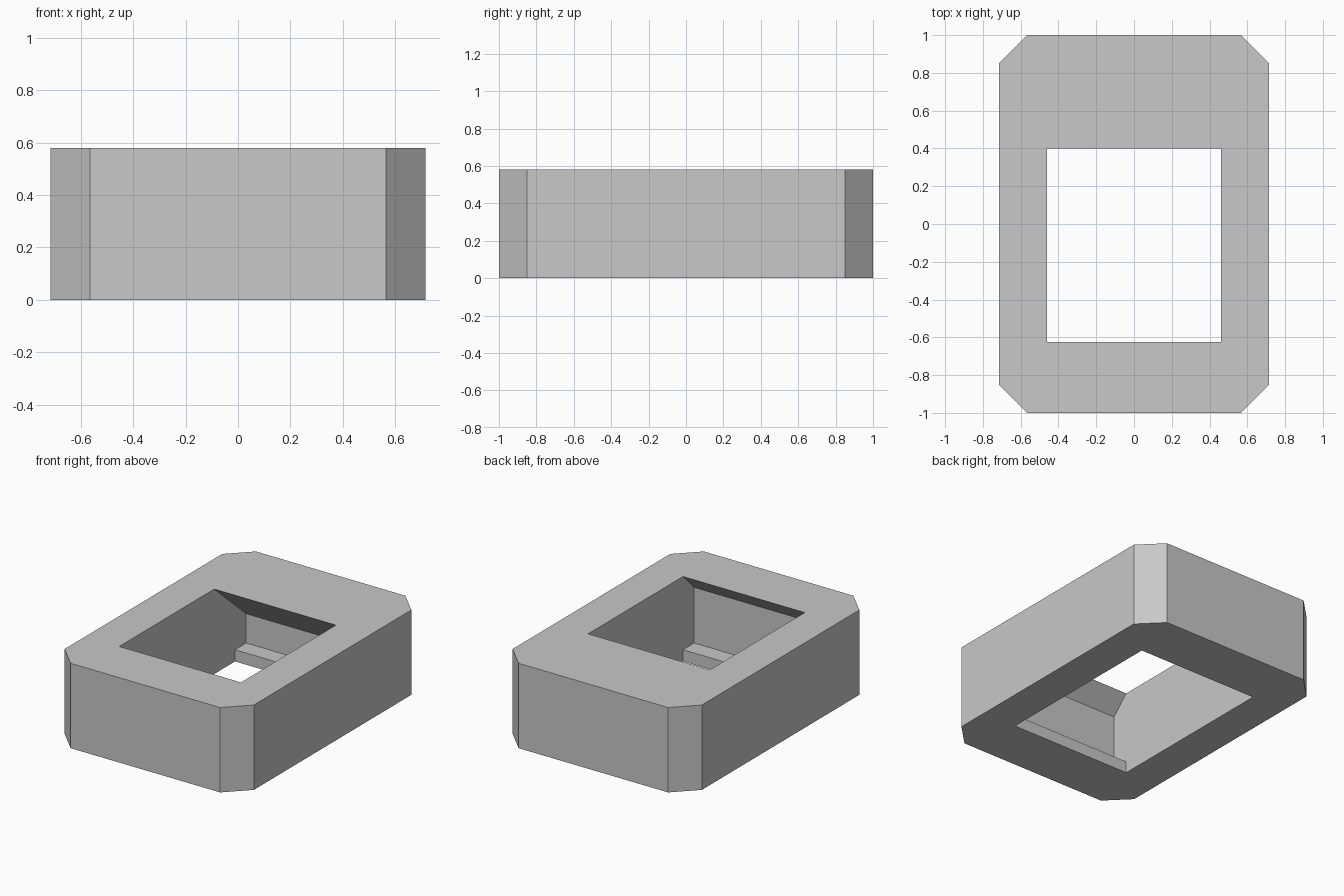
import bpy
import bmesh
from mathutils import Vector

cube = bpy.data.objects.get("Cube")
if cube:
    bpy.data.objects.remove(cube, do_unlink=True)

HEIGHT = 0.58
HALF_X, HALF_Y, CHAMFER = 0.715, 1.0, 0.15
HOLE_X = 0.46

grey = bpy.data.materials.new("light_grey")
grey.use_nodes = True
colour = (0.58, 0.58, 0.58, 1)
grey.diffuse_color = colour
grey.node_tree.nodes["Principled BSDF"].inputs["Base Color"].default_value = colour


def prism(name, points, sweep):
    """Solid made by sweeping a closed outline along a vector."""
    bm = bmesh.new()
    face = bm.faces.new([bm.verts.new(p) for p in points])
    swept = bmesh.ops.extrude_face_region(bm, geom=[face])["geom"]
    verts = [g for g in swept if isinstance(g, bmesh.types.BMVert)]
    bmesh.ops.translate(bm, verts=verts, vec=Vector(sweep))
    bmesh.ops.recalc_face_normals(bm, faces=bm.faces)
    mesh = bpy.data.meshes.new(name)
    bm.to_mesh(mesh)
    bm.free()
    mesh.materials.append(grey)
    obj = bpy.data.objects.new(name, mesh)
    bpy.context.collection.objects.link(obj)
    return obj


# Housing: rectangular block with chamfered upright corners
outline = []
for sx, sy in ((1, 1), (-1, 1), (-1, -1), (1, -1)):
    corner = [(sx * HALF_X, sy * (HALF_Y - CHAMFER), 0),
              (sx * (HALF_X - CHAMFER), sy * HALF_Y, 0)]
    outline += corner if sx * sy > 0 else corner[::-1]
housing = prism("housing", outline, (0, 0, HEIGHT))

# Cavity: lipped bottom opening, wide chamber, sloped shoulders, smaller top opening
profile = [(-0.625, -0.1), (0.625, -0.1), (0.625, 0.08), (0.745, 0.08),
           (0.745, 0.28), (0.40, HEIGHT), (0.40, 0.7),
           (-0.625, 0.7), (-0.625, HEIGHT), (-0.745, 0.46),
           (-0.745, 0.08), (-0.625, 0.08)]
cutter = prism("cavity_cutter", [(-HOLE_X, y, z) for y, z in profile],
               (2 * HOLE_X, 0, 0))
cutter.hide_render = True

cut = housing.modifiers.new("cavity", 'BOOLEAN')
cut.operation = 'DIFFERENCE'
cut.solver = 'EXACT'
cut.object = cutter

# Bake the cut and discard the helper
bpy.context.view_layer.objects.active = housing
bpy.ops.object.modifier_apply(modifier=cut.name)
bpy.data.objects.remove(cutter, do_unlink=True)
